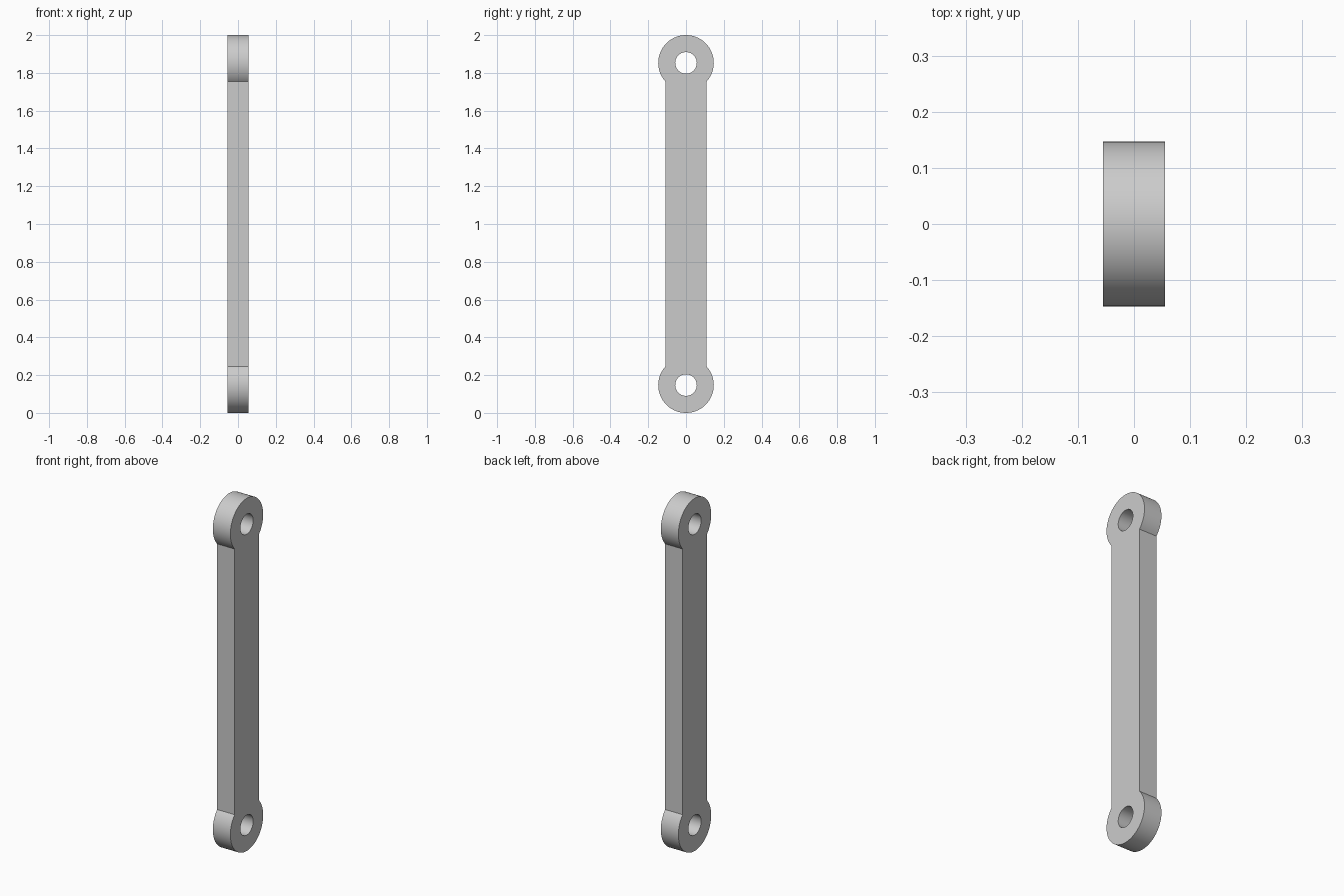
import bpy, math
from mathutils import Matrix

cube = bpy.data.objects.get("Cube")
if cube:
    bpy.data.objects.remove(cube)

EYE_R, HOLE_R, BAR_HALF, THICK_HALF = 0.147, 0.057, 0.108, 0.055
LOW, HIGH = EYE_R, 2 - EYE_R
SEGMENTS = 64

grey = bpy.data.materials.new("plain grey")
grey.use_nodes = True
colour = (0.6, 0.6, 0.6, 1)
grey.diffuse_color = colour
grey.node_tree.nodes["Principled BSDF"].inputs["Base Color"].default_value = colour


def arc(cz, radius, start, end, steps):
    """Points along an arc around (0, cz), both ends included."""
    angles = [start + (end - start) * i / steps for i in range(steps + 1)]
    return [(radius * math.cos(a), cz + radius * math.sin(a)) for a in angles]


def add_loop(curve, points):
    spline = curve.splines.new("POLY")
    spline.points.add(len(points) - 1)
    for p, (u, v) in zip(spline.points, points):
        p.co = (u, v, 0, 1)
    spline.use_cyclic_u = True


# Outline: round eye at each end, joined by the straight sides of the bar
curve = bpy.data.curves.new("link_profile", "CURVE")
curve.dimensions = "2D"
curve.fill_mode = "BOTH"
curve.extrude = THICK_HALF
join = math.acos(BAR_HALF / EYE_R)
add_loop(curve, arc(HIGH, EYE_R, -join, math.pi + join, SEGMENTS)
         + arc(LOW, EYE_R, math.pi - join, 2 * math.pi + join, SEGMENTS))

# Pin holes
for cz in (LOW, HIGH):
    add_loop(curve, arc(cz, HOLE_R, 0, 2 * math.pi, SEGMENTS)[:-1])

# Turn the profile upright, with its thickness along x
link = bpy.data.objects.new("connecting_link", curve)
bpy.context.collection.objects.link(link)
link.matrix_world = Matrix(((0, 0, 1, 0), (1, 0, 0, 0), (0, 1, 0, 0), (0, 0, 0, 1)))
bpy.ops.object.select_all(action="DESELECT")
link.select_set(True)
bpy.context.view_layer.objects.active = link
bpy.ops.object.convert(target="MESH")
link = bpy.context.object
link.name = "connecting_link"

# Weld the caps to the walls and shade the round parts smooth
bpy.ops.object.mode_set(mode="EDIT")
bpy.ops.mesh.select_all(action="SELECT")
bpy.ops.mesh.remove_doubles(threshold=0.0001)
bpy.ops.mesh.normals_make_consistent(inside=False)
bpy.ops.object.mode_set(mode="OBJECT")
link.data.materials.clear()
link.data.materials.append(grey)
bpy.ops.object.shade_smooth_by_angle(angle=math.radians(30))
